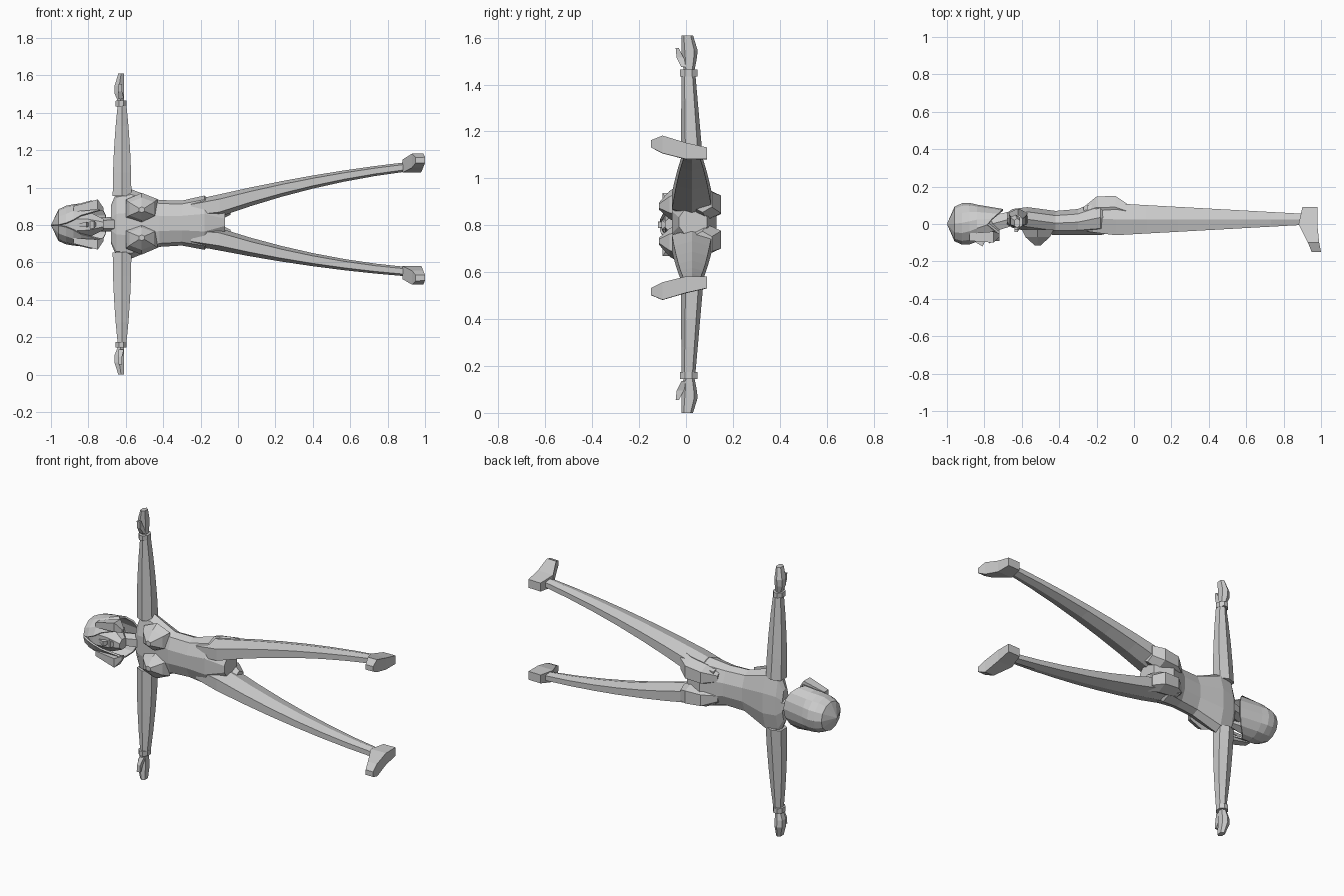
import bpy, bmesh, math

if "Cube" in bpy.data.objects:
    bpy.data.objects.remove(bpy.data.objects["Cube"])

REACH = .805       # fingertip distance from the centre line
SHOULDER = -.62    # x of the arm axis
TILT = .017        # slope of the centre line
COLOUR = (.6, .6, .6, 1)

grey = bpy.data.materials.new("plain_grey")
grey.use_nodes = True
grey.diffuse_color = COLOUR
grey.node_tree.nodes["Principled BSDF"].inputs["Base Color"].default_value = COLOUR


def place(x, y, sideways, side=1):
    centre_line = REACH + TILT * (x - SHOULDER)
    return (x, y, centre_line + side * sideways)


def finish(name, bm):
    bmesh.ops.recalc_face_normals(bm, faces=bm.faces)
    mesh = bpy.data.meshes.new(name)
    bm.to_mesh(mesh)
    bm.free()
    mesh.materials.append(grey)
    obj = bpy.data.objects.new(name, mesh)
    bpy.context.collection.objects.link(obj)
    return obj


def bridge(bm, rows, closed):
    count = len(rows[0])
    for row, following in zip(rows, rows[1:]):
        for i in range(count if closed else count - 1):
            j = (i + 1) % count
            bm.faces.new((row[i], row[j], following[j], following[i]))


def between(low, high, factor):
    # factor runs from -1 (low) to 1 (high) and is clipped to flatten the sides
    factor = max(-1, min(1, factor))
    return (low + high) / 2 + factor * (high - low) / 2


def loft(name, axis, stations, sides, side=1):
    # a station is a position on the axis and the limits on the other two axes
    bm = bmesh.new()
    rings = []
    flatten = math.cos(math.pi / sides)
    for along, low_a, high_a, low_b, high_b in stations:
        ring = []
        for i in range(sides):
            angle = math.tau * (i + .5) / sides
            a = between(low_a, high_a, math.cos(angle) / flatten)
            b = between(low_b, high_b, math.sin(angle) / flatten)
            point = {"x": (along, a, b), "y": (a, along, b), "w": (a, b, along)}[axis]
            ring.append(bm.verts.new(place(*point, side)))
        rings.append(ring)
    bridge(bm, rings, closed=True)
    bm.faces.new(rings[0])
    bm.faces.new(rings[-1])
    return finish(name, bm)


def centred(name, stations, sides):
    # symmetric part: position, front, back, half width
    return loft(name, "x", [(x, front, back, -half, half)
                            for x, front, back, half in stations], sides)


def steps(count):
    return [i / count for i in range(count + 1)]


def leg_station(t):
    # the thigh tapers quickly and the calf slowly
    centre = .09 + .28 * t - .09 * t * t
    half = .06 - .065 * t + .03 * t * t
    depth = .085 - .055 * t
    return (t - .1, .025 - depth, .025 + depth, centre - half, centre + half)


def arm_station(t):
    half = .05 - .028 * t * t
    depth = .053 - .024 * t
    middle = .03 - .02 * t
    return (.15 + t / 2, SHOULDER - half, SHOULDER + half, middle - depth, middle + depth)


# torso, neck and head
centred("torso", [
    (-.68, 0, .06, .1), (-.65, -.02, .08, .17), (-.57, -.04, .09, .185),
    (-.42, -.06, .07, .125), (-.3, -.06, .08, .12),
    (-.18, -.06, .13, .145), (-.07, -.03, .09, .06)], 10)
centred("neck", [(-.78, -.05, .04, .035), (-.65, -.01, .07, .04)], 6)
centred("head", [(-.96, -.05, .06, .05), (-.9, -.09, .08, .08),
                 (-.8, -.09, .07, .07), (-.72, -.09, -.02, .03)], 8)
centred("nose", [(-.86, -.09, -.08, .006), (-.81, -.12, -.08, .014),
                 (-.8, -.1, -.08, .01)], 4)
centred("mouth", [(-.79, -.09, -.08, .02), (-.77, -.105, -.08, .02),
                  (-.76, -.09, -.08, .01)], 4)

# hair: a domed shell that opens around the face and ends in a pointed hem
bm = bmesh.new()
segments = 12
rows = []
for t in steps(5):
    dome = math.sqrt(1 - (1 - t) ** 4)
    spread = math.radians(180 - 40 * t * t)
    row = []
    for i in range(segments + 1):
        angle = spread * (2 * i / segments - 1)
        hem = .21 + .09 * abs(math.cos(angle)) if t == 1 else .2 * t
        y = (.12 - .04 * t ** 4) * dome * math.cos(angle)
        sideways = (.11 + .02 * t ** 4) * dome * math.sin(angle)
        row.append(bm.verts.new(place(hem - 1, y, sideways)))
    rows.append(row)
bridge(bm, rows, closed=False)
bmesh.ops.remove_doubles(bm, verts=bm.verts, dist=.0005)
shell = finish("hair", bm).modifiers.new("thickness", "SOLIDIFY")
shell.thickness = .01

# paired parts
for label, side in (("left", 1), ("right", -1)):
    def paired(part, axis, stations, sides):
        loft(label + "_" + part, axis, stations, sides, side)

    paired("hair_lock", "x", [
        (-.88, -.09, -.05, .07, .1), (-.75, -.1, -.04, .08, .134),
        (-.72, -.07, -.05, .07, .09)], 4)
    paired("breast", "y", [
        (-.03, -.6, -.43, 0, .165), (-.07, -.58, -.45, .02, .14),
        (-.115, -.53, -.5, .06, .09)], 6)
    paired("buttock", "x", [
        (-.27, .04, .09, .03, .09), (-.2, .03, .147, .01, .125),
        (-.1, .03, .15, .01, .14), (-.04, .03, .11, .04, .15)], 6)
    paired("hip", "x", [(-.25, -.04, .1, .02, .12), leg_station(0)], 6)
    paired("leg", "x", [leg_station(t) for t in steps(6)], 6)
    paired("foot", "y", [
        (.09, .9, .98, .25, .3), (0, .88, .98, .25, .32),
        (-.1, .93, .99, .275, .35), (-.15, .95, 1, .3, .33)], 4)

    paired("arm", "w", [arm_station(t) for t in steps(4)], 6)
    paired("cuff", "w", [(w, SHOULDER - .035, SHOULDER + .025, -.026, .048)
                         for w in (.63, .66)], 8)
    paired("hand", "w", [
        (.65, -.64, -.61, -.01, .035), (.7, -.66, -.61, -.015, .045),
        (.74, -.66, -.61, -.02, .05), (REACH, -.64, -.61, -.02, .03)], 6)
    paired("thumb", "w", [
        (.67, -.64, -.61, -.02, .01), (.71, -.64, -.62, -.04, -.01),
        (.75, -.64, -.62, -.044, -.03)], 4)
